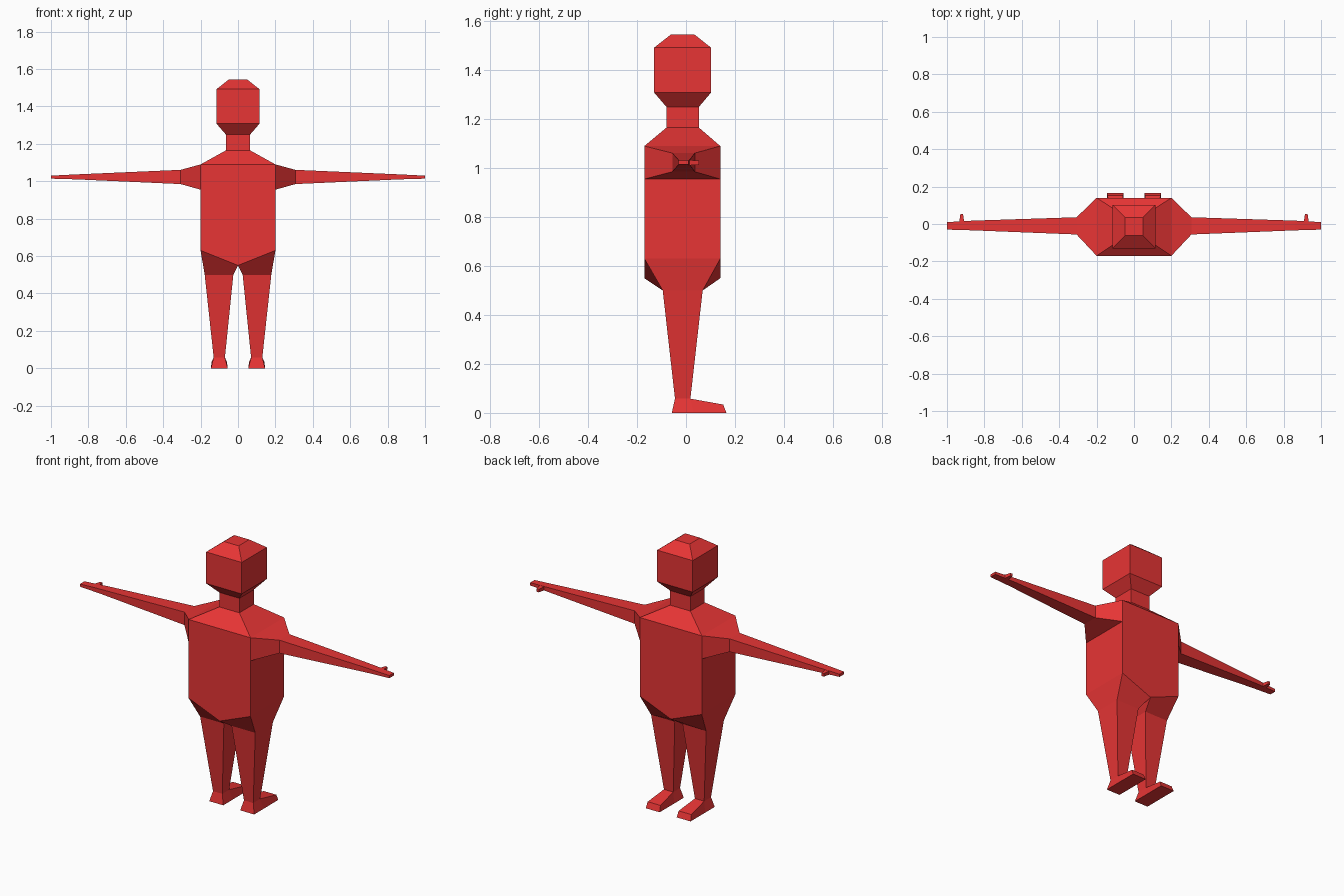
import bpy

if "Cube" in bpy.data.objects:
    bpy.data.objects.remove(bpy.data.objects["Cube"])

red = bpy.data.materials.new("red")
red.diffuse_color = (0.8, 0.035, 0.035, 1)
red.use_nodes = True
red.node_tree.nodes["Principled BSDF"].inputs["Base Color"].default_value = red.diffuse_color


def level(x0, x1, y0, y1, z):
    """Horizontal section, for lofting upward."""
    return [(x0, y0, z), (x1, y0, z), (x1, y1, z), (x0, y1, z)]


def across(x, y0, y1, z0, z1):
    """Section across the arm, for lofting toward +x."""
    return [(x, y0, z0), (x, y1, z0), (x, y1, z1), (x, y0, z1)]


def loft(name, rings, skip=(), cap_start=False, cap_end=False, mirror=True):
    """Join four-sided sections; skip holds open (segment, side) pairs."""
    verts = [p for r in rings for p in r]
    faces = []
    for s in range(len(rings) - 1):
        for i in range(4):
            if (s, i) in skip:
                continue
            j = (i + 1) % 4
            a, b = 4 * s, 4 * s + 4
            faces.append((a + i, a + j, b + j, b + i))
    if cap_start:
        faces.append((3, 2, 1, 0))
    if cap_end:
        n = len(verts)
        faces.append((n - 4, n - 3, n - 2, n - 1))
    me = bpy.data.meshes.new(name)
    me.from_pydata(verts, [], faces)
    me.materials.append(red)
    ob = bpy.data.objects.new(name, me)
    bpy.context.collection.objects.link(ob)
    if mirror:
        ob.modifiers.new("mirror", 'MIRROR').use_clip = True
    return ob


# Torso half: slanted hip line, chest band left open for the arm, shoulders
hip = [(0, -.17, .55), (.2, -.17, .63), (.2, .14, .63), (0, .14, .55)]
loft("torso", [hip,
               level(0, .2, -.17, .14, .955),
               level(0, .2, -.17, .14, 1.09),
               level(0, .065, -.08, .053, 1.165)],
     skip={(0, 3), (1, 3), (2, 3), (1, 1)})

# Neck and head
loft("neck_and_head", [level(-.065, .065, -.08, .053, 1.165),
                       level(-.065, .065, -.08, .053, 1.25),
                       level(-.115, .115, -.13, .102, 1.308),
                       level(-.115, .115, -.13, .102, 1.492),
                       level(-.048, .048, -.062, .035, 1.545)],
     cap_end=True, mirror=False)

# Legs, up to the hip line
loft("leg", [level(.07, .13, -.045, .018, .058),
             level(.025, .178, -.095, .068, .5),
             hip])

# Feet: heel block and toe wedge
loft("heel", [level(.055, .145, -.058, .03, 0),
              level(.07, .13, -.045, .018, .058)],
     skip={(0, 2)}, cap_start=True)
loft("toes", [[(.055, .03, 0), (.07, .018, .058), (.13, .018, .058), (.145, .03, 0)],
              [(.055, .165, 0), (.059, .152, .034), (.141, .152, .034), (.145, .165, 0)]],
     cap_end=True)

# Arms with flat hands
loft("arm", [across(.2, -.17, .14, .955, 1.09),
             across(.307, -.056, .036, .985, 1.061),
             across(.86, -.034, .018, 1.01, 1.037),
             across(1.0, -.03, .01, 1.014, 1.03)],
     cap_end=True)

# Thumbs
loft("thumb", [[(.908, .01, 1.011), (.908, .01, 1.033), (.935, .01, 1.033), (.935, .01, 1.011)],
               [(.914, .053, 1.013), (.914, .053, 1.03), (.928, .053, 1.03), (.928, .053, 1.013)]],
     cap_end=True)
